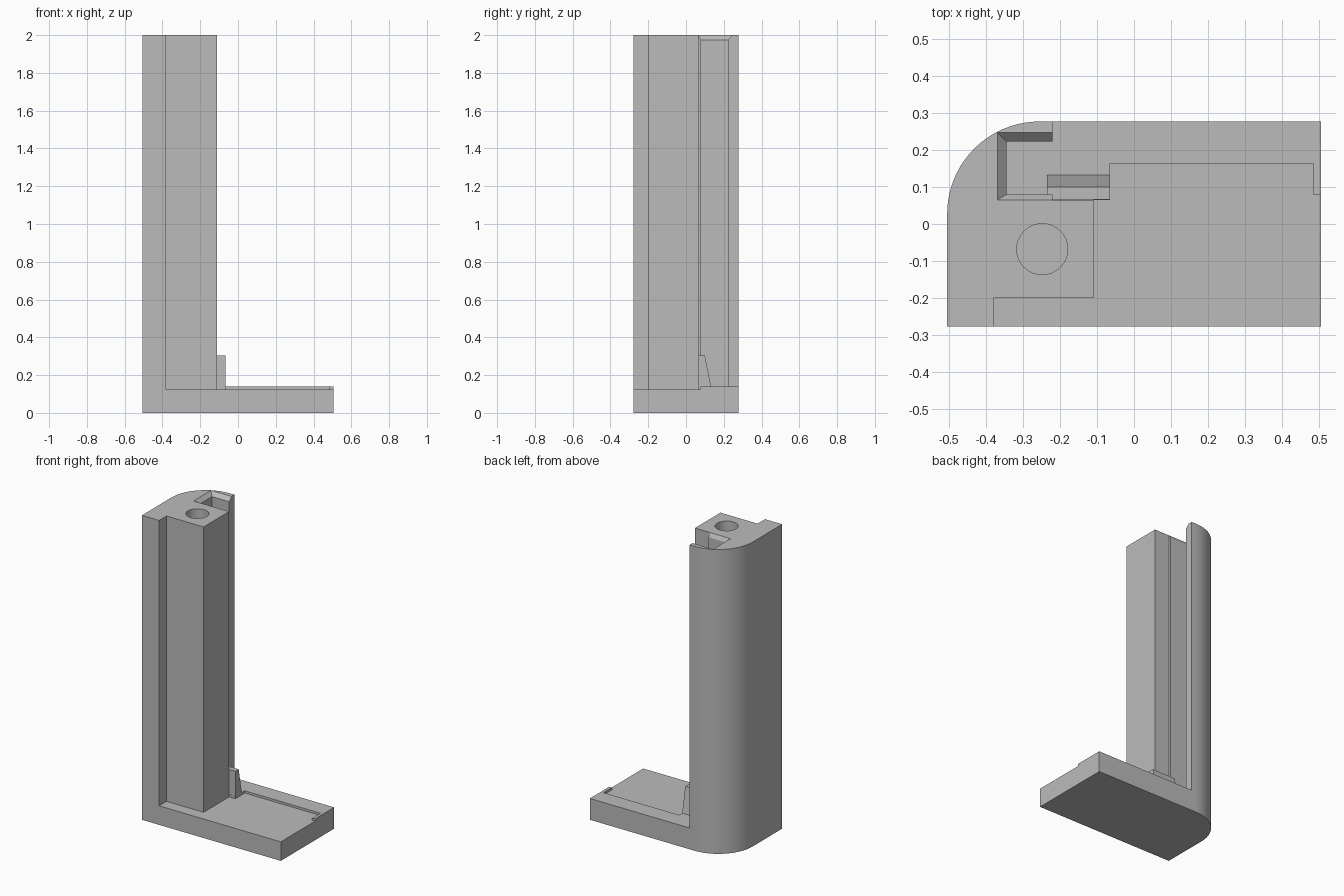
import bpy, bmesh, math

old = bpy.data.objects.get("Cube")
if old:
    bpy.data.objects.remove(old, do_unlink=True)

grey = bpy.data.materials.new("plain grey")
grey.use_nodes = True
colour = (0.5, 0.5, 0.5, 1)
grey.diffuse_color = colour
grey.node_tree.nodes["Principled BSDF"].inputs["Base Color"].default_value = colour


def loft(name, bottom, top, z0, z1):
    """Closed solid between two outlines with equal point counts."""
    bm = bmesh.new()
    low = [bm.verts.new((x, y, z0)) for x, y in bottom]
    high = [bm.verts.new((x, y, z1)) for x, y in top]
    bm.faces.new(low)
    bm.faces.new(high)
    for i in range(len(low)):
        j = (i + 1) % len(low)
        bm.faces.new((low[i], low[j], high[j], high[i]))
    bmesh.ops.recalc_face_normals(bm, faces=bm.faces)
    mesh = bpy.data.meshes.new(name)
    bm.to_mesh(mesh)
    bm.free()
    mesh.materials.append(grey)
    obj = bpy.data.objects.new(name, mesh)
    bpy.context.collection.objects.link(obj)
    return obj


def prism(name, outline, z0, z1):
    return loft(name, outline, outline, z0, z1)


def rect(x0, x1, y0, y1):
    return [(x0, y0), (x1, y0), (x1, y1), (x0, y1)]


def arc(cx, cy, r, start, end, steps):
    angles = [math.radians(start + (end - start) * i / steps) for i in range(steps + 1)]
    return [(cx + r * math.cos(a), cy + r * math.sin(a)) for a in angles]


def activate(obj):
    bpy.ops.object.select_all(action='DESELECT')
    obj.select_set(True)
    bpy.context.view_layer.objects.active = obj


def cut(body, cutter):
    cutter.hide_render = True
    activate(body)
    mod = body.modifiers.new("cut", 'BOOLEAN')
    mod.operation = 'DIFFERENCE'
    mod.solver = 'EXACT'
    mod.object = cutter
    bpy.ops.object.modifier_apply(modifier=mod.name)
    bpy.data.objects.remove(cutter, do_unlink=True)


L, R, F, B = -0.505, 0.505, -0.277, 0.277   # footprint limits
FLOOR, LEDGE, TOP = 0.125, 0.14, 2.0
OUT = 0.6                                   # overshoot for cutters

# Body: full footprint with one rounded back corner
body = prism("corner_post_body",
             [(L, F), (R, F), (R, B)] + arc(L + 0.25, B - 0.25, 0.25, 90, 180, 20),
             0, TOP)

# Space beside the column, including the open channel at its back
cut(body, prism("open_space",
                [(-0.38, -OUT), (-0.38, -0.2), (-0.11, -0.2), (-0.11, 0.065),
                 (-0.22, 0.065), (-0.22, 0.08), (-0.345, 0.08), (-0.345, 0.223),
                 (-0.22, 0.223), (-0.22, OUT), (OUT, OUT), (OUT, -OUT)],
                LEDGE, TOP + 0.1))

# Shallow recess in the base floor
cut(body, prism("floor_recess",
                [(-0.38, -OUT), (-0.38, -0.2), (-0.11, -0.2), (-0.11, 0.065),
                 (-0.065, 0.065), (-0.065, 0.163), (0.485, 0.163), (0.485, 0.078),
                 (OUT, 0.078), (OUT, -OUT)],
                FLOOR, LEDGE + 0.02))

# Flared mouth at the top of the channel
cut(body, loft("channel_flare",
               rect(-0.345, -0.2, 0.08, 0.223), rect(-0.37, -0.2, 0.065, 0.248),
               TOP - 0.025, TOP + 0.0005))

# Round socket in the column top
cut(body, prism("socket_hole", arc(-0.248, -0.068, 0.069, 0, 348.75, 31),
                TOP - 0.4, TOP + 0.1))
activate(body)
bpy.ops.object.shade_smooth_by_angle(angle=math.radians(30))

# Tapered clip standing at the foot of the channel
loft("tapered_clip", rect(-0.235, -0.065, 0.066, 0.133),
     rect(-0.235, -0.065, 0.066, 0.1), LEDGE - 0.005, 0.305)
